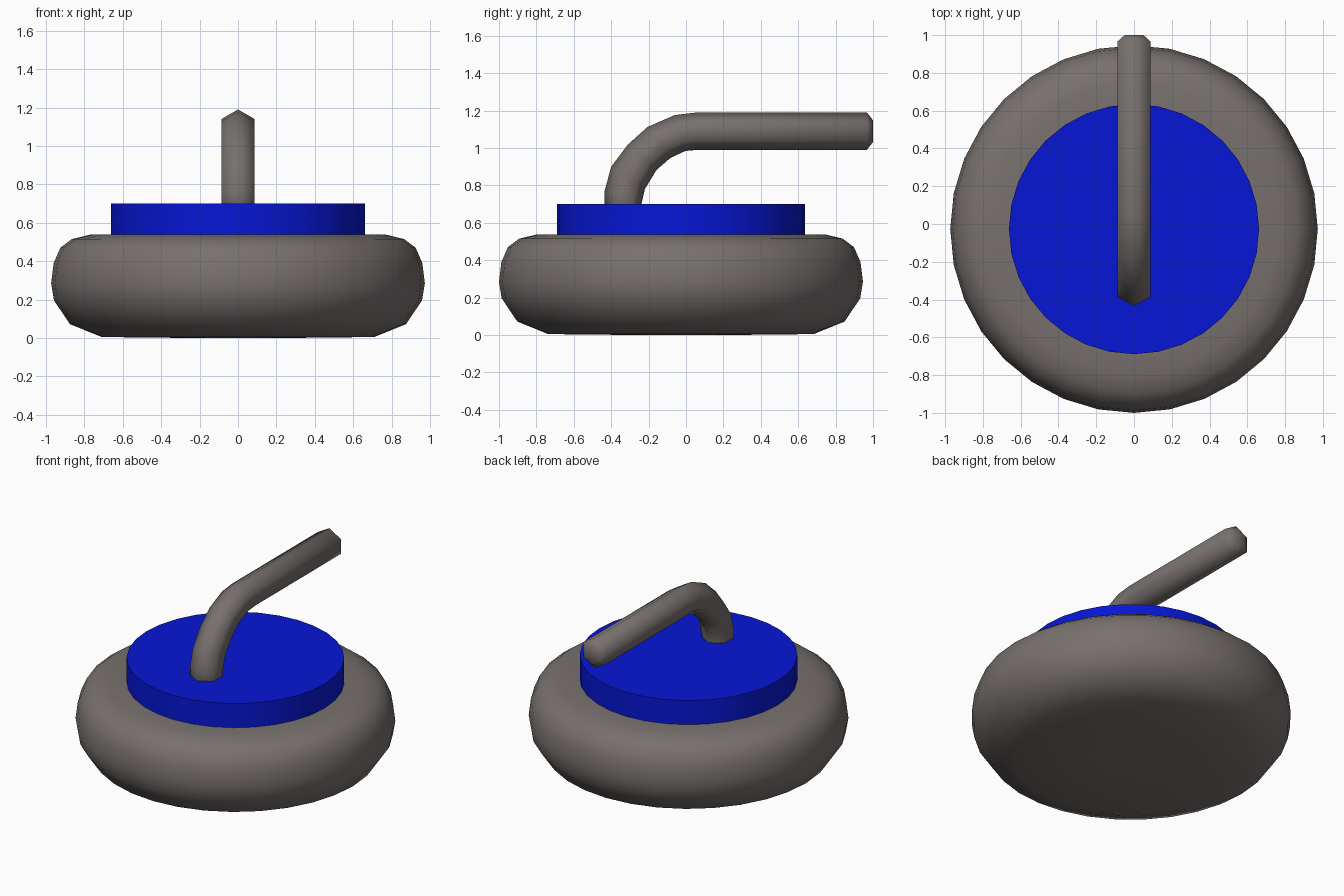
import bpy
from math import sin, cos, pi
from mathutils import Vector

if "Cube" in bpy.data.objects:
    bpy.data.objects.remove(bpy.data.objects["Cube"])

CY = -0.027   # shared y centre of stone and cap
SIDES = 32


def make_material(name, rgb):
    mat = bpy.data.materials.new(name)
    mat.diffuse_color = (*rgb, 1)
    mat.use_nodes = True
    mat.node_tree.nodes["Principled BSDF"].inputs["Base Color"].default_value = mat.diffuse_color
    return mat


granite = make_material("granite", (0.185, 0.163, 0.155))
blue = make_material("blue", (0.002, 0.008, 0.66))


def make_object(name, rings, mat, angle=None):
    """Skin a list of equal-sized vertex rings, cap both ends, shade smooth."""
    n = len(rings[0])
    verts = [v for ring in rings for v in ring]
    faces = []
    for r in range(len(rings) - 1):
        for i in range(n):
            j = (i + 1) % n
            faces.append((r * n + i, r * n + j, (r + 1) * n + j, (r + 1) * n + i))
    faces.append(tuple(reversed(range(n))))
    faces.append(tuple(range((len(rings) - 1) * n, len(rings) * n)))
    mesh = bpy.data.meshes.new(name)
    mesh.from_pydata(verts, [], faces)
    mesh.update()
    mesh.materials.append(mat)
    obj = bpy.data.objects.new(name, mesh)
    bpy.context.collection.objects.link(obj)
    bpy.context.view_layer.objects.active = obj
    obj.select_set(True)
    if angle:
        bpy.ops.object.shade_smooth_by_angle(angle=angle)
    else:
        bpy.ops.object.shade_smooth()
    obj.select_set(False)
    return obj


def lathe(name, profile, mat, angle=None):
    """Revolve (radius, z) points around the stone's axis."""
    rings = [[(r * cos(2 * pi * i / SIDES), CY + r * sin(2 * pi * i / SIDES), z)
              for i in range(SIDES)] for r, z in profile]
    return make_object(name, rings, mat, angle)


# Rounded stone body
lathe("stone_body", [
    (0.25, 0.0), (0.71, 0.005), (0.875, 0.072), (0.958, 0.195), (0.973, 0.285),
    (0.96, 0.39), (0.925, 0.47), (0.865, 0.515), (0.77, 0.538), (0.62, 0.538)],
    granite)

# Blue cap disc
lathe("cap_disc", [(0.662, 0.53), (0.662, 0.70)], blue, pi / 6)

# Hexagonal bent handle: (outer y, outer z, inner y, inner z) per ring
sections = [
    (-0.435, 0.60, -0.235, 0.60), (-0.435, 0.77, -0.238, 0.70),
    (-0.40, 0.90, -0.22, 0.78), (-0.313, 1.016, -0.158, 0.882),
    (-0.206, 1.112, -0.083, 0.947), (-0.06, 1.176, -0.003, 0.984),
    (0.06, 1.19, 0.06, 0.99), (0.967, 1.19, 0.967, 0.99),
    (1.0, 1.148, 1.0, 1.032)]
rings = []
for oy, oz, iy, iz in sections:
    outer, inner = Vector((0, oy, oz)), Vector((0, iy, iz))
    centre, up = (outer + inner) / 2, (outer - inner) / 2
    side = Vector((min(up.length, 0.1), 0, 0))
    rings.append([centre + up * cos(pi * k / 3) - side * sin(pi * k / 3)
                  for k in range(6)])
handle = make_object("handle", rings, granite)
handle.data.flip_normals()
